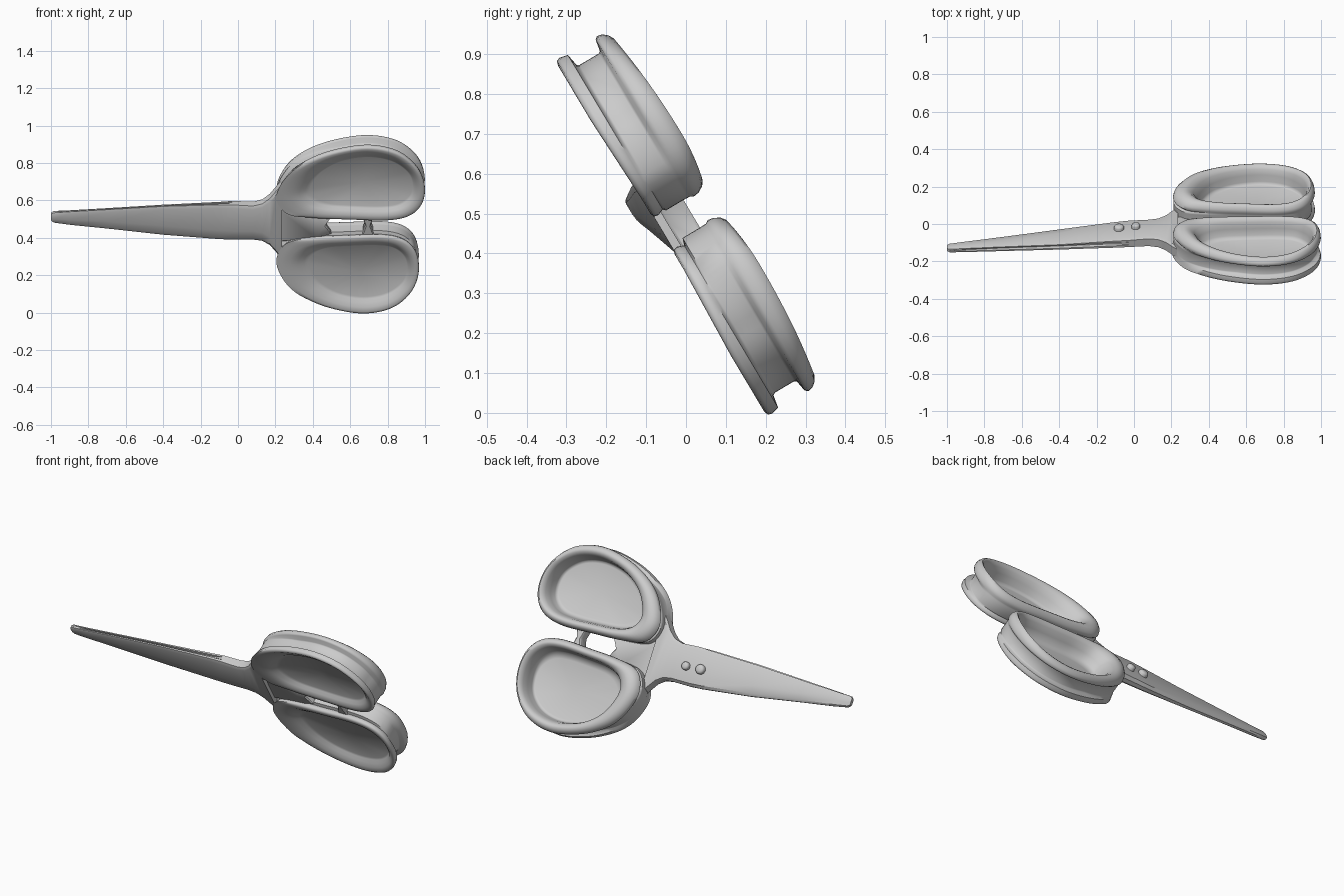
import bpy, bmesh, math
from mathutils import Vector

if "Cube" in bpy.data.objects:
    bpy.data.objects.remove(bpy.data.objects["Cube"])

# The scissors lie in a tilted plane: x along, v across, n towards the back
V = Vector((0, -0.512, 0.859))
N = Vector((0, 0.859, 0.512))
ORIGIN = Vector((0, 0, 0.475))


def place(x, v, n):
    return ORIGIN + Vector((x, 0, 0)) + V * v + N * n


def loft(name, rings, angle=40, apex=None):
    """Skin closed rings of (x, v, n) points; ends get caps or centre fans."""
    bm = bmesh.new()
    rows = [[bm.verts.new(place(*p)) for p in r] for r in rings]
    k = len(rows[0])
    for a, b in zip(rows, rows[1:]):
        for i in range(k):
            j = (i + 1) % k
            bm.faces.new((a[i], a[j], b[j], b[i]))
    for end, row in enumerate((rows[0], rows[-1])):
        if apex:
            c = bm.verts.new(place(*apex[end]))
            for i in range(k):
                bm.faces.new((row[i], row[(i + 1) % k], c))
        else:
            bm.faces.new(row)
    bmesh.ops.recalc_face_normals(bm, faces=bm.faces)
    me = bpy.data.meshes.new(name)
    bm.to_mesh(me)
    bm.free()
    ob = bpy.data.objects.new(name, me)
    bpy.context.collection.objects.link(ob)
    bpy.ops.object.select_all(action='DESELECT')
    bpy.context.view_layer.objects.active = ob
    ob.select_set(True)
    bpy.ops.object.shade_smooth_by_angle(angle=math.radians(angle))
    return ob


def spline(pts, steps=6):
    """Closed smooth curve through the control points."""
    out = []
    k = len(pts)
    for i in range(k):
        a, b, c, d = (Vector(pts[(i + o) % k]) for o in (-1, 0, 1, 2))
        for s in range(steps):
            t = s / steps
            out.append(0.5 * (2 * b + (c - a) * t + (2 * a - 5 * b + 4 * c - d) * t * t
                              + (3 * b - a - 3 * c + d) * t ** 3))
    return out


# Finger bowls: outer and inner outlines, joined by a flanged rim profile
OUTER = spline([(.205, .2), (.25, .32), (.35, .415), (.5, .485), (.69, .52), (.85, .485), (.955, .39),
                (.998, .276), (.985, .16), (.92, .085), (.8, .055), (.6, .06), (.4, .07), (.26, .1)])
INNER = spline([(.36, .22), (.39, .3), (.45, .365), (.55, .42), (.69, .445), (.82, .42), (.91, .35),
                (.94, .27), (.925, .19), (.86, .135), (.76, .12), (.6, .125), (.48, .135), (.4, .165)])
# (amount towards inner outline, n, kind): f = front lip, g = side groove, r = back rim
PROFILE = [(1.15, -.032, ''), (1.0, -.038, ''), (.8, -.052, ''), (.5, -.063, ''), (.2, -.064, 'f'),
           (.04, -.06, 'f'), (0, -.05, 'f'), (.06, -.038, ''), (.5, -.032, 'g'), (.55, -.026, 'g'),
           (.55, .03, 'g'), (.5, .036, 'g'), (.1, .044, 'r'), (.02, .056, 'r'), (.06, .076, 'r'),
           (.2, .093, 'r'), (.38, .1, 'r'), (.57, .094, 'r'), (.76, .072, 'r'), (.88, .035, 'r'),
           (.97, -.002, ''), (1.04, -.015, ''), (1.2, -.019, '')]


def handle(name, side, squeeze, front_lift, back_lift):
    rings = []
    for t, n, kind in PROFILE:
        ring = []
        for o, i in zip(OUTER, INNER):
            near = max(0, 1 - o.y / .4)           # 1 beside the slot, 0 outside
            left = max(0, min(1, (.42 - o.x) / .12))
            tt, nn = t, n
            if kind == 'g':                       # groove only around the outside
                fade = min(1, max(.15, (o.x - .22) / .3))
                tt = t * fade * min(1, max(.2, (o.y - .1) / .22))
            p = o.lerp(i, tt)
            if kind == 'r':                       # back rim is highest mid-way
                reach = .3 if p.y > .2 else .16
                nn += (n - .036) / .06 * (.006 - .024 * ((p.y - .2) / reach) ** 2)
            if kind == 'f':                       # front lip runs flush into the neck
                nn += (-.0615 - nn) * left - .009 * max(0, min(1, (o.y - .1) / .25))
            lift = back_lift if n > -.03 and t < 1 else front_lift
            ring.append((.2 + (p.x - .2) * squeeze, side * (p.y - lift * near), nn))
        rings.append(ring)
    cx = .2 + .47 * squeeze
    loft(name, rings, 55, apex=((cx, side * .28, -.03), (cx, side * .28, -.02)))


handle("upper_handle", 1, 1.0, 0, .008)
handle("lower_handle", -1, .96, .018, .04)


# Blades and neck: stations of x, low v, high v, front n, back n, notch depth
STATIONS = [(-1.0, .078, .118, -.101, -.08, 0), (-.985, .066, .128, -.104, -.077, 0),
            (-.9, .05, .132, -.1, -.072, .012), (-.7, .02, .139, -.09, -.058, .018),
            (-.4, -.028, .15, -.075, -.038, .022), (-.1, -.064, .152, -.064, -.012, .018),
            (-.03, -.069, .15, -.062, -.006, 0), (.08, -.07, .142, -.061, 0, 0),
            (.13, -.078, .155, -.061, .003, 0), (.17, -.105, .188, -.061, .006, 0),
            (.205, -.15, .235, -.061, .008, 0), (.235, -.2, .27, -.0605, .008, 0)]


def section(x, lo, hi, f, b, d):
    th = b - f
    w = min(.03, (hi - lo) * .2)
    edge = f + th * .35
    # thin lower edge, notched upper spine
    return [(x, lo, edge - th * .12), (x, lo + w * .5, f + th * .06), (x, lo + w * 2, f),
            (x, hi - w * .6, f), (x, hi, f + th * .14), (x, hi, f + th * .36),
            (x, hi - d, f + th * .4), (x, hi - d, f + th * .66), (x, hi - d * .25, f + th * .7),
            (x, hi - d * .25, f + th * .88), (x, hi - w * .6, b), (x, lo + w * 2, b),
            (x, lo + w * .5, b - th * .1), (x, lo, edge + th * .25)]


loft("blades", [section(*s) for s in STATIONS], 35)


def plate(name, outline, n0, n1, r=.006):
    """Flat plate with softened edges."""
    cx = sum(p[0] for p in outline) / len(outline)
    cv = sum(p[1] for p in outline) / len(outline)

    def ring(n, inset):
        return [(x - math.copysign(inset, x - cx), v - math.copysign(inset, v - cv), n) for x, v in outline]
    loft(name, [ring(n0, r), ring(n0 + r, 0), ring(n1 - r, 0), ring(n1, r)])


# Recessed web closing the slot near the neck, and the stop nub
plate("slot_web", [(.21, -.09), (.42, -.07), (.5, -.04), (.47, .015), (.5, .065), (.42, .09), (.21, .12)],
      -.04, -.004)
plate("stop_nub", [(.66, -.06), (.68, .015), (.66, .08), (.73, .08), (.71, .015), (.73, -.06)], -.04, .025)


# Pivot rivets on the back face
def rivet(name, x, v, r, base):
    rings = [[(x + r * s * math.cos(a), v + r * s * math.sin(a), base + h)
              for a in (i * math.tau / 20 for i in range(20))]
             for s, h in ((1, -.02), (1, .012), (.85, .02), (.45, .024))]
    loft(name, rings, 50)


rivet("front_rivet", -.08, .035, .027, -.01)
rivet("rear_rivet", .01, .03, .023, -.003)
